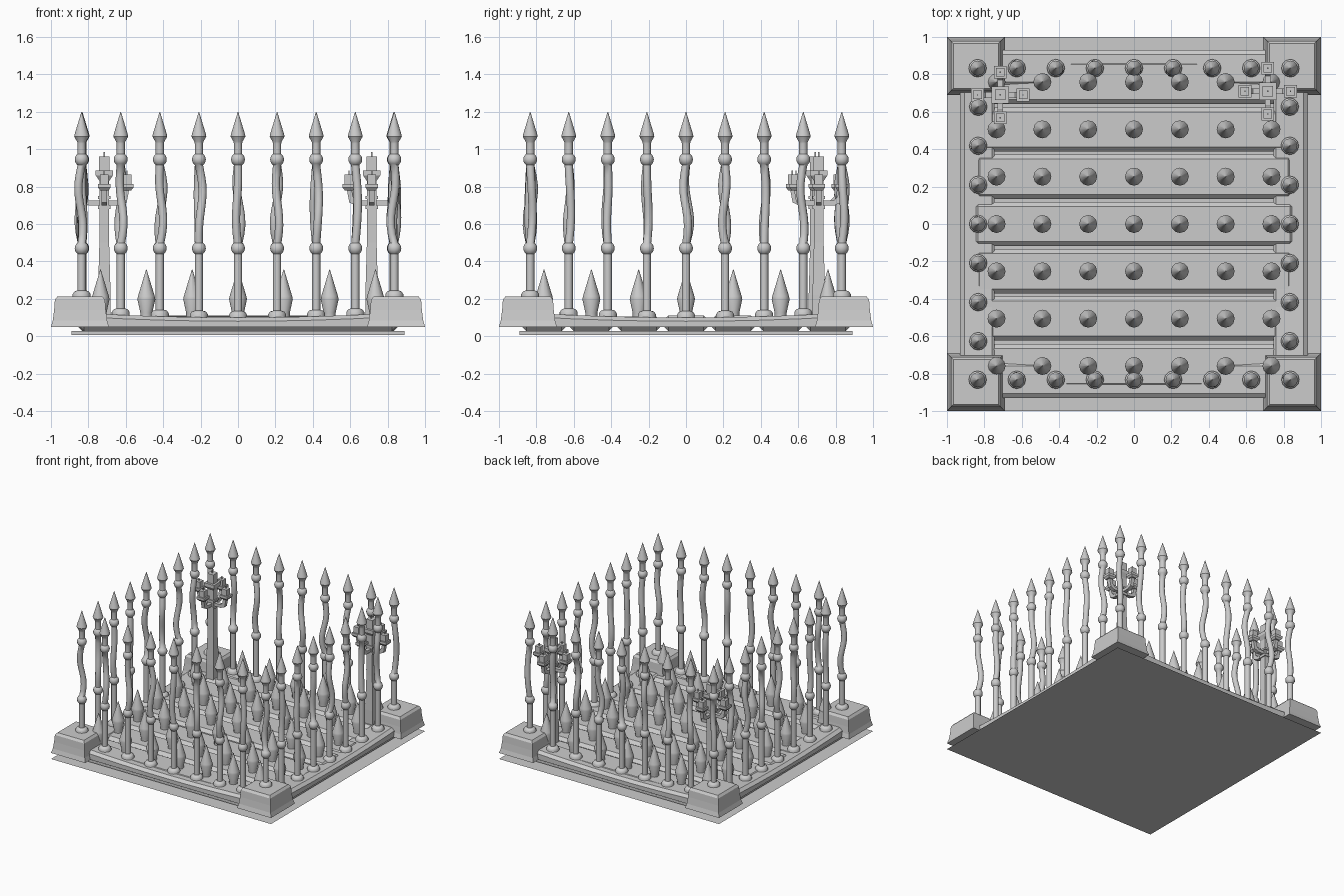
import bpy, bmesh, math, random
from mathutils import Vector, Matrix

if "Cube" in bpy.data.objects:
    bpy.data.objects.remove(bpy.data.objects["Cube"])

random.seed(4)


def finish(name, bm, bevel=0, smooth=False):
    bmesh.ops.recalc_face_normals(bm, faces=bm.faces)
    me = bpy.data.meshes.new(name)
    bm.to_mesh(me)
    bm.free()
    ob = bpy.data.objects.new(name, me)
    bpy.context.collection.objects.link(ob)
    if bevel:
        m = ob.modifiers.new("bevel", 'BEVEL')
        m.width, m.segments = bevel, 1
    if smooth:
        bpy.ops.object.select_all(action='DESELECT')
        ob.select_set(True)
        bpy.context.view_layer.objects.active = ob
        bpy.ops.object.shade_smooth_by_angle(angle=math.radians(40))
    return ob


def box(bm, c, s):
    bmesh.ops.create_cube(bm, size=1, matrix=Matrix.Translation(c) @ Matrix.Diagonal((*s, 1)))


def loft(bm, rings):
    # joins rings of points into a capped skin
    vs = [[bm.verts.new(p) for p in r] for r in rings]
    n = len(vs[0])
    for a, b in zip(vs, vs[1:]):
        for i in range(n):
            bm.faces.new((a[i], a[(i + 1) % n], b[(i + 1) % n], b[i]))
    bm.faces.new(vs[0][::-1])
    bm.faces.new(vs[-1])


def lathe(bm, x, y, prof, n=12, bend=lambda z: (0, 0), turn=0):
    rings = []
    for r, z in prof:
        dx, dy = bend(z)
        rings.append([(x + dx + r * math.cos(turn + math.tau * i / n),
                       y + dy + r * math.sin(turn + math.tau * i / n), z) for i in range(n)])
    loft(bm, rings)


def ball(z, r, neck):
    a0 = math.asin(neck / r)
    return [(r * math.sin(a0 + (math.pi - 2 * a0) * k / 6),
             z - r * math.cos(a0 + (math.pi - 2 * a0) * k / 6)) for k in range(7)]


# ground sheet and low sub-floor
bm = bmesh.new()
bmesh.ops.create_grid(bm, x_segments=1, y_segments=1, size=1)
finish("ground_sheet", bm)
bm = bmesh.new()
box(bm, (0, 0, 0.017), (1.78, 1.78, 0.02))
finish("sub_floor", bm)

# floor planks
for i in range(7):
    bm = bmesh.new()
    h = 0.108 + random.uniform(-0.004, 0.004)
    w = random.uniform(0.845, 0.86)
    box(bm, (0, (i - 3) * 0.253, (h + 0.028) / 2), (2 * w, 0.236, h - 0.028))
    finish("floor_plank", bm, bevel=0.024)

# sagging frame beams, one per side
for k in range(4):
    bm = bmesh.new()
    rings = []
    for j in range(9):
        t = -0.8 + 0.2 * j
        top = 0.1 + 0.035 * t * t
        rings.append([(t, y, z) for y, z in ((-0.745, 0.05), (-0.745, top - 0.012), (-0.76, top),
                                             (-0.905, top), (-0.93, top - 0.02), (-0.93, 0.05))])
    loft(bm, rings)
    bm.transform(Matrix.Rotation(k * math.pi / 2, 4, 'Z'))
    finish("frame_beam", bm)

# flared corner blocks
for sx in (-1, 1):
    for sy in (-1, 1):
        bm = bmesh.new()
        q = math.sqrt(2)
        prof = [(0.155, 0.05), (0.145, 0.085), (0.138, 0.14), (0.134, 0.195), (0.12, 0.213)]
        lathe(bm, sx * 0.845, sy * 0.845, [(r * q, z) for r, z in prof], 4, turn=math.pi / 4)
        finish("corner_block", bm)


# tall bent fence spears
def spear(x, y, z0):
    bm = bmesh.new()
    a, b, c, d = (random.uniform(-0.014, 0.014) for _ in range(4))

    def bend(z):
        if z <= 0.49 or z >= 0.91:
            return (0, 0)
        t = (z - 0.49) / 0.42
        s1, s2 = math.sin(math.pi * t), math.sin(math.tau * t)
        return (a * s1 + b * s2, c * s1 + d * s2)
    r = 0.022
    prof = [(0.048, z0 - 0.02), (0.048, z0 + 0.015), (0.038, z0 + 0.03), (r, z0 + 0.035)]
    prof += ball(0.47, 0.037, r)
    prof += [(r, 0.5 + 0.045 * k) for k in range(1, 9)]
    prof += ball(0.945, 0.037, r)
    prof += [(r, 1.03), (0.024, 1.04), (0.04, 1.068), (0.036, 1.085), (0.001, 1.2)]
    lathe(bm, x, y, prof, 12, bend)
    finish("fence_spear", bm, smooth=True)


for i in range(9):
    p = (i - 4) * 0.209
    z0 = 0.21 if abs(p) > 0.7 else 0.1 + 0.035 * p * p
    for s in (-1, 1):
        spear(p, s * 0.833, z0)
        if abs(p) < 0.7:
            spear(s * 0.833, p, z0)

# short floor spikes
for i in range(7):
    for j in range(7):
        bm = bmesh.new()
        lathe(bm, (i - 3) * 0.245, (j - 3) * 0.253,
              [(0.032, 0.09), (0.032, 0.125), (0.048, 0.198), (0.045, 0.213), (0.001, 0.358)], 12)
        finish("floor_spike", bm, smooth=True)


# branched candle stands
def candle(bm, x, y, z, s):
    q = s * math.sqrt(2)
    lathe(bm, x, y, [(0.022 * q, z), (0.034 * q, z + 0.015), (0.034 * q, z + 0.035 * s),
                     (0.022 * q, z + 0.035 * s)], 4, turn=math.pi / 4)
    box(bm, (x, y, z + 0.055 * s), (0.046 * s, 0.046 * s, 0.06 * s))
    box(bm, (x, y, z + 0.09 * s), (0.007, 0.007, 0.03))


for lx, ly in ((-0.715, 0.69), (0.715, 0.71)):
    bm = bmesh.new()
    q = math.sqrt(2)
    prof = [(0.034, 0.1), (0.034, 0.22), (0.026, 0.5), (0.026, 0.68), (0.034, 0.68), (0.034, 0.7),
            (0.026, 0.7), (0.026, 0.735), (0.034, 0.735), (0.034, 0.75), (0.026, 0.75), (0.026, 0.83),
            (0.046, 0.86), (0.046, 0.885), (0.028, 0.885), (0.028, 0.96)]
    lathe(bm, lx, ly, [(r * q, z) for r, z in prof], 4, turn=math.pi / 4)
    box(bm, (lx, ly, 0.97), (0.008, 0.008, 0.03))
    for k in range(4):
        d = Vector((math.cos(k * math.pi / 2), math.sin(k * math.pi / 2), 0))
        side = Vector((-d.y, d.x, 0)) * 0.015
        c = Vector((lx, ly, 0))
        # upturned arm
        rings = []
        for (r1, z1), (r2, z2) in (((0.02, 0.725), (0.02, 0.7)), ((0.08, 0.725), (0.085, 0.7)),
                                   ((0.1, 0.745), (0.12, 0.715)), ((0.108, 0.79), (0.134, 0.79))):
            u, w = c + d * r1 + Vector((0, 0, z1)), c + d * r2 + Vector((0, 0, z2))
            rings.append([u - side, u + side, w + side, w - side])
        loft(bm, rings)
        e = c + d * 0.122
        candle(bm, e.x, e.y, 0.78, 1.0)
    finish("candle_stand", bm)
